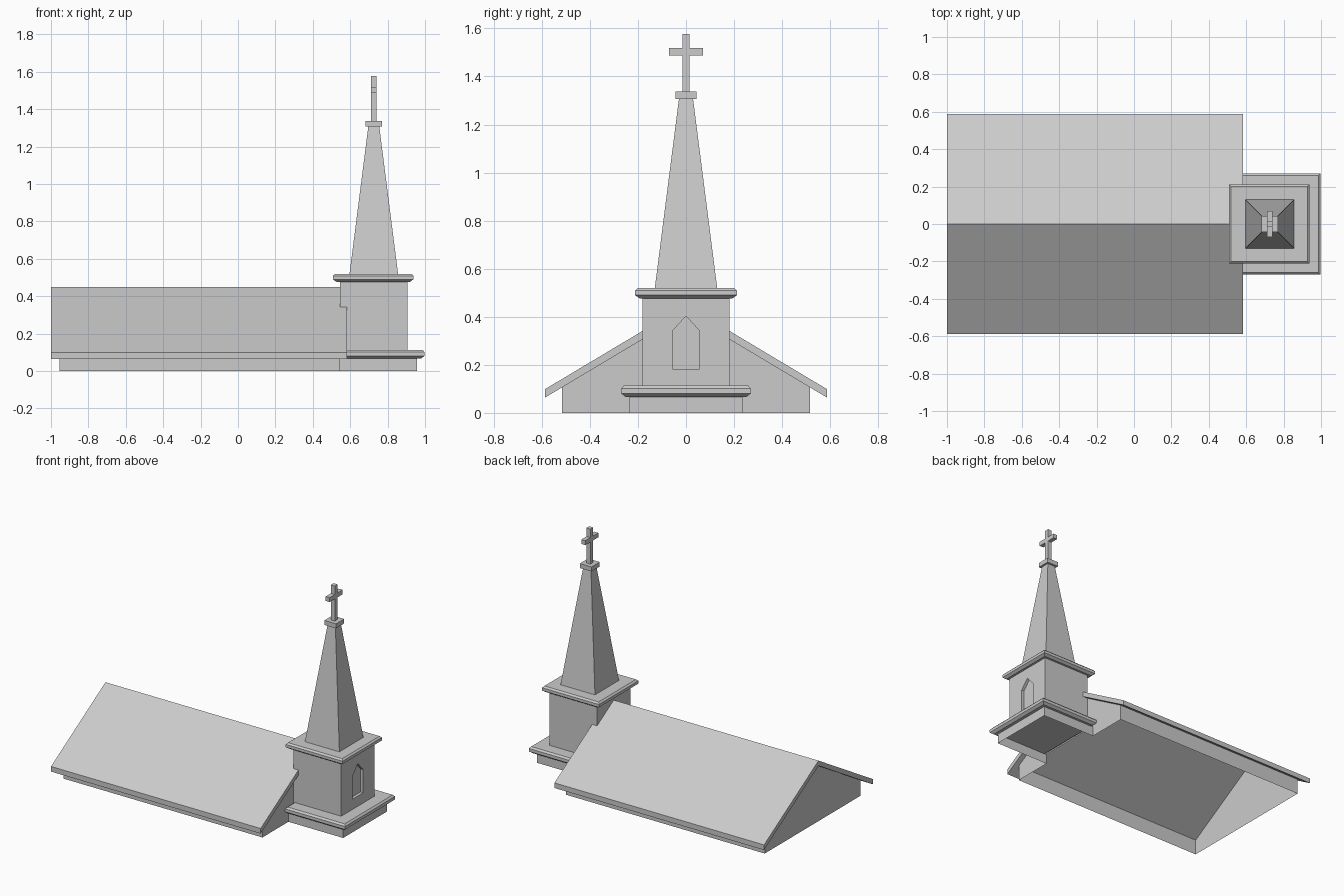
import bpy, bmesh

if "Cube" in bpy.data.objects:
    bpy.data.objects.remove(bpy.data.objects["Cube"])

RIDGE, SLOPE, THICK = 0.449, 0.597, 0.035
TX = 0.726  # tower axis


def make(name, verts, faces, mirror=False):
    me = bpy.data.meshes.new(name)
    me.from_pydata(verts, [], faces)
    bm = bmesh.new()
    bm.from_mesh(me)
    bmesh.ops.remove_doubles(bm, verts=bm.verts, dist=1e-5)
    bmesh.ops.recalc_face_normals(bm, faces=bm.faces)
    bm.to_mesh(me)
    bm.free()
    ob = bpy.data.objects.new(name, me)
    bpy.context.collection.objects.link(ob)
    if mirror:
        m = ob.modifiers.new("mirror_y", 'MIRROR')
        m.use_axis = (False, True, False)
    return ob


def rings(name, levels):
    """Stack of rectangles (x0, x1, half_y, z) joined into a closed solid."""
    verts, faces = [], []
    for x0, x1, h, z in levels:
        verts += [(x0, -h, z), (x1, -h, z), (x1, h, z), (x0, h, z)]
    for k in range(len(levels) - 1):
        for i in range(4):
            j = (i + 1) % 4
            faces.append((4*k + i, 4*k + j, 4*k + 4 + j, 4*k + 4 + i))
    n = len(verts)
    faces += [(3, 2, 1, 0), (n - 4, n - 3, n - 2, n - 1)]
    return make(name, verts, faces)


def moulding(name, x0, x1, h, z0, z1):
    """Slab with chamfered edges."""
    c, t = 0.018, z1 - z0
    levels = [(c, 0), (0, 0.3), (0, 0.75), (c * 0.6, 1)]
    rings(name, [(x0 + i, x1 - i, h - i, z0 + t * f) for i, f in levels])


def prism(name, outline, axis_range):
    """Extrude a (y, z) outline along x."""
    n = len(outline)
    verts = [(x, y, z) for x in axis_range for y, z in outline]
    faces = [tuple(range(n)), tuple(range(n, 2 * n))]
    faces += [(i, (i + 1) % n, n + (i + 1) % n, n + i) for i in range(n)]
    return make(name, verts, faces)


# Nave walls: thin shell, open underneath and towards the tower base
eave = RIDGE - THICK - SLOPE * 0.515
top = RIDGE - THICK
xb, xf, yw = -0.955, 0.545, 0.515
make("nave_walls",
     [(xb, yw, 0), (xf, yw, 0), (xf, yw, eave), (xb, yw, eave),
      (xb, 0, 0), (xb, 0, top),
      (xf, 0.235, 0), (xf, 0.235, 0.07), (xf, 0, 0.07), (xf, 0, top)],
     [(0, 1, 2, 3), (4, 0, 3, 5), (6, 1, 2, 9, 8, 7)], mirror=True)

# Roof: half plan notched around the tower, mirrored
plan = [(-1, 0), (xf, 0), (xf, 0.18), (0.582, 0.18), (0.582, 0.587), (-1, 0.587)]
n = len(plan)
verts = [(x, y, RIDGE - SLOPE * y - d) for d in (0, THICK) for x, y in plan]
sides = [(i, (i + 1) % n, n + (i + 1) % n, n + i) for i in range(1, n)]
make("roof", verts, [tuple(range(n)), tuple(range(n, 2 * n))] + sides, mirror=True)

# Tower base: open shell
make("tower_base_walls",
     [(xf, 0.235, 0), (0.958, 0.235, 0), (0.958, 0, 0),
      (xf, 0.235, 0.07), (0.958, 0.235, 0.07), (0.958, 0, 0.07)],
     [(0, 1, 4, 3), (1, 2, 5, 4)], mirror=True)
moulding("base_moulding", xf, 0.997, 0.27, 0.067, 0.113)

# Tower with recessed pointed window
tower = rings("tower", [(xf, 0.905, 0.18, 0.11), (xf, 0.905, 0.18, 0.485)])
cutter = prism("window_cutter",
               [(-0.057, 0.183), (0.057, 0.183), (0.057, 0.34), (0, 0.403), (-0.057, 0.34)],
               (0.885, 0.95))
cutter.hide_render = True
cutter.hide_viewport = True
cut = tower.modifiers.new("window_recess", 'BOOLEAN')
cut.operation = 'DIFFERENCE'
cut.solver = 'EXACT'
cut.object = cutter
moulding("tower_cornice", 0.508, 0.938, 0.212, 0.477, 0.52)

# Spire, cap and cross
rings("spire", [(TX - 0.13, TX + 0.13, 0.13, 0.518), (TX - 0.029, TX + 0.029, 0.029, 1.31)])
rings("spire_cap", [(TX - 0.044, TX + 0.044, 0.044, z) for z in (1.306, 1.337)])
p, a = 0.015, 0.07
prism("cross",
      [(-p, 1.33), (p, 1.33), (p, 1.488), (a, 1.488), (a, 1.518), (p, 1.518), (p, 1.576),
       (-p, 1.576), (-p, 1.518), (-a, 1.518), (-a, 1.488), (-p, 1.488)],
      (TX - p, TX + p))
